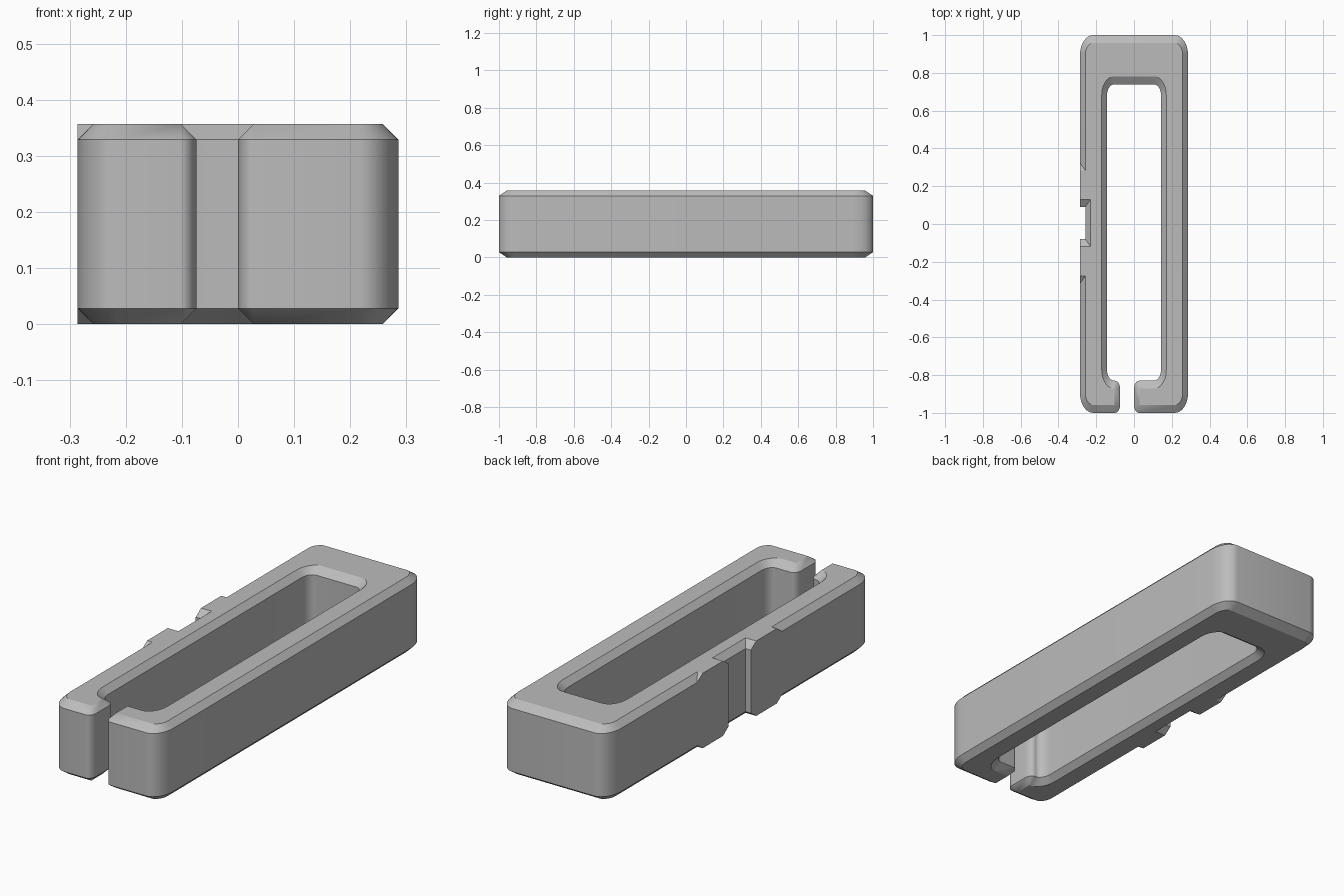
import bpy, bmesh
from math import radians, cos, sin

cube = bpy.data.objects.get("Cube")
if cube:
    bpy.data.objects.remove(cube)

HEIGHT, CHAMFER = 0.357, 0.028
STRETCH = 1.5                     # the clip is lengthened along y
HALF_X, HALF_Y = 0.286, 1 / STRETCH
CORNER, INNER = 0.07, 0.038       # outer and window corner radii
SEGMENTS = 8

# Each outline entry pairs a wall position with its chamfered rim position
outline = []


def arc(cx, cy, radius, start, end):
    """Rounded corner; convex ones run anticlockwise and shrink at the rim."""
    rim = radius - CHAMFER if end > start else radius + CHAMFER
    for i in range(SEGMENTS + 1):
        a = radians(start + (end - start) * i / SEGMENTS)
        outline.append([(cx + r * cos(a), (cy + r * sin(a)) * STRETCH)
                        for r in (radius, rim)])


def catch_side():
    """Full-height pads on either side of a shallow notch."""
    face, rim, deep = -HALF_X, -HALF_X + CHAMFER, -HALF_X + 2 * CHAMFER
    outline.extend([
        [(face, 0.325), (rim, 0.283)], [(face, 0.325), (face, 0.283)],
        [(face, 0.09), (face, 0.13)], [(rim, 0.09), (deep, 0.13)],
        [(rim, -0.08), (deep, -0.12)], [(face, -0.08), (face, -0.12)],
        [(face, -0.315), (face, -0.275)], [(face, -0.315), (rim, -0.275)],
    ])


ox, oy = HALF_X - CORNER, HALF_Y - CORNER
tip_front, tip_back = -HALF_Y + CHAMFER, -0.581
right_tip, left_tip = CHAMFER, -0.074 - CHAMFER
wx, w_front, w_back = 0.105, -0.515, 0.455

# Outside of the loop
arc(right_tip, tip_front, CHAMFER, 180, 270)
arc(ox, -oy, CORNER, 270, 360)
arc(ox, oy, CORNER, 0, 90)
arc(-ox, oy, CORNER, 90, 180)
catch_side()
arc(-ox, -oy, CORNER, 180, 270)
arc(left_tip, tip_front, CHAMFER, 270, 360)
# Inside of the loop
arc(left_tip, tip_back, CHAMFER, 0, 90)
arc(-wx, w_front, INNER, 270, 180)
arc(-wx, w_back, INNER, 180, 90)
arc(wx, w_back, INNER, 90, 0)
arc(wx, w_front, INNER, 0, -90)
arc(right_tip, tip_back, CHAMFER, 90, 180)

# Stack the outline into four levels, then skin and cap them
bm = bmesh.new()
levels = [(0, 1), (CHAMFER, 0), (HEIGHT - CHAMFER, 0), (HEIGHT, 1)]
rings = [[bm.verts.new((*pair[k], z)) for pair in outline] for z, k in levels]
count = len(outline)
for low, high in zip(rings, rings[1:]):
    for i in range(count):
        j = (i + 1) % count
        bm.faces.new((low[i], low[j], high[j], high[i]))
bm.faces.new(rings[0][::-1])
bm.faces.new(rings[-1])
bmesh.ops.remove_doubles(bm, verts=bm.verts, dist=0.00005)
bmesh.ops.recalc_face_normals(bm, faces=bm.faces)

mesh = bpy.data.meshes.new("clip_body")
bm.to_mesh(mesh)
bm.free()
body = bpy.data.objects.new("clip_body", mesh)
bpy.context.collection.objects.link(body)

# Plain grey plastic
grey = bpy.data.materials.new("plain_grey")
grey.use_nodes = True
colour = (0.5, 0.5, 0.5, 1)
grey.diffuse_color = colour
grey.node_tree.nodes["Principled BSDF"].inputs["Base Color"].default_value = colour
mesh.materials.append(grey)

bpy.ops.object.select_all(action="DESELECT")
body.select_set(True)
bpy.context.view_layer.objects.active = body
bpy.ops.object.shade_smooth_by_angle(angle=radians(25))
